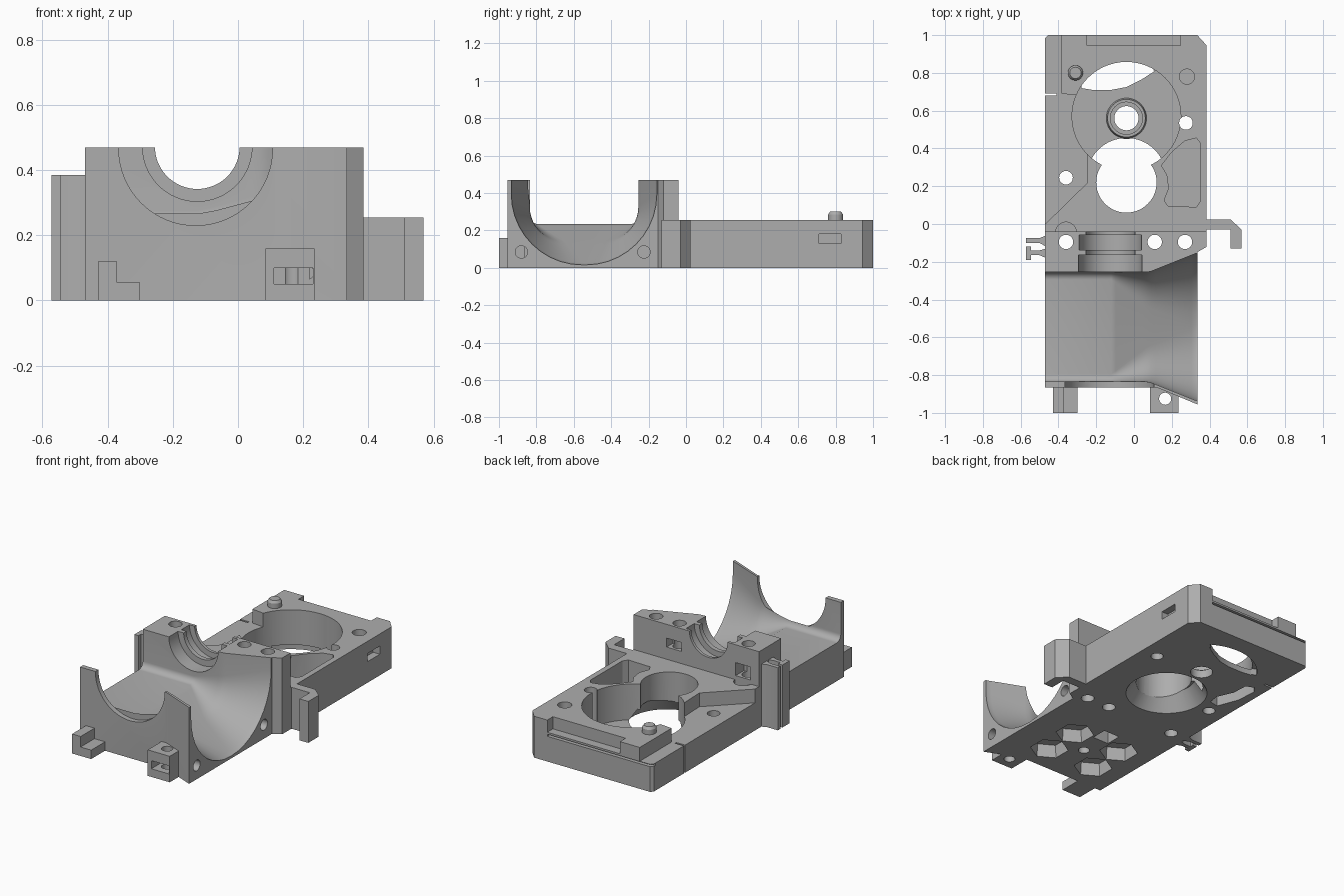
import bpy, bmesh, math
from mathutils import Matrix

if "Cube" in bpy.data.objects:
    bpy.data.objects.remove(bpy.data.objects["Cube"])

grey = bpy.data.materials.new("plain grey")
grey.use_nodes = True
GREY = (0.42, 0.42, 0.42, 1)
grey.diffuse_color = GREY
for node in grey.node_tree.nodes:
    if node.type == 'BSDF_PRINCIPLED':
        node.inputs["Base Color"].default_value = GREY


def finish(name, bm):
    bmesh.ops.recalc_face_normals(bm, faces=bm.faces)
    mesh = bpy.data.meshes.new(name)
    bm.to_mesh(mesh)
    bm.free()
    mesh.materials.append(grey)
    ob = bpy.data.objects.new(name, mesh)
    bpy.context.collection.objects.link(ob)
    return ob


def prism(name, pts, z0, z1):
    bm = bmesh.new()
    face = bm.faces.new([bm.verts.new((x, y, z0)) for x, y in pts])
    new = bmesh.ops.extrude_face_region(bm, geom=[face])["geom"]
    verts = [v for v in new if isinstance(v, bmesh.types.BMVert)]
    bmesh.ops.translate(bm, verts=verts, vec=(0, 0, z1 - z0))
    return finish(name, bm)


def box(name, x0, x1, y0, y1, z0, z1):
    return prism(name, [(x0, y0), (x1, y0), (x1, y1), (x0, y1)], z0, z1)


def cyl(name, centre, r, a, b, axis='Z', r2=None, sides=48):
    # centre gives the two coordinates across the axis
    u, v = centre
    m = (a + b) / 2
    if axis == 'Z':
        mat = Matrix.Translation((u, v, m))
    elif axis == 'Y':
        mat = Matrix.Translation((u, m, v)) @ Matrix.Rotation(-math.pi / 2, 4, 'X')
    else:
        mat = Matrix.Translation((m, u, v)) @ Matrix.Rotation(math.pi / 2, 4, 'Y')
    bm = bmesh.new()
    bmesh.ops.create_cone(bm, cap_ends=True, segments=sides, radius1=r,
                          radius2=r if r2 is None else r2, depth=b - a, matrix=mat)
    return finish(name, bm)


def cut(target, *cutters):
    bpy.context.view_layer.objects.active = target
    for c in cutters:
        c.hide_render = True
        mod = target.modifiers.new("cut", 'BOOLEAN')
        mod.operation, mod.solver, mod.object = 'DIFFERENCE', 'EXACT', c
        bpy.ops.object.modifier_apply(modifier=mod.name)
        bpy.data.objects.remove(c)


def blend(a, b, t):
    return a + (b - a) * min(1, max(0, t))


def scoop():
    # trough: square channel opening into a round mouth at +x
    bm = bmesh.new()
    mid, rings = -0.545, []
    for x in [-0.6, -0.12] + [-0.12 + 0.0235 * i for i in range(1, 21)]:
        s = (x + 0.12) / 0.45
        w = blend(0.29, 0.39, (x - 0.08) / 0.25)
        r = blend(0.04, 0.38, s)
        f = blend(0.235, 0.015, s)
        ring = [(mid - w, 0.9)]
        for side, start in ((-1, math.pi), (1, 1.5 * math.pi)):
            for k in range(11):
                a = start + k * math.pi / 20
                ring.append((mid + side * (w - r) + r * math.cos(a), f + r + r * math.sin(a)))
        ring.append((mid + w, 0.9))
        rings.append([bm.verts.new((x, y, z)) for y, z in ring])
    n = len(rings[0])
    for p, q in zip(rings, rings[1:]):
        for i in range(n):
            bm.faces.new((p[i], p[(i + 1) % n], q[(i + 1) % n], q[i]))
    bm.faces.new(rings[0])
    bm.faces.new(rings[-1])
    return finish("scoop_cutter", bm)


# cradle with front wall and bearing block
cradle = prism("cradle", [(-.47, -.865), (.12, -.865), (.335, -.955), (.335, -.15),
                          (.385, -.12), (.385, -.04), (-.47, -.04)], 0, .47)
cut(cradle, scoop(),
    cyl("wall_arc", (-.13, .466), .236, -1.1, -.834, 'Y', sides=64),
    cyl("bore", (-.125, .472), .13, -.4, .1, 'Y', sides=64),
    cyl("front_step", (-.125, .472), .168, -.4, -.165, 'Y', sides=64),
    cyl("bearing_groove", (-.125, .472), .165, -.137, -.058, 'Y', sides=64))
for x in (-.36, .11, .27):
    cut(cradle, cyl("screw_hole", (x, -.095), .038, -.1, .6, sides=32))
for y in (-.88, -.225):
    cut(cradle, cyl("side_hole", (y, .085), .033, .22, .5, 'X', sides=32))
cut(cradle, box("back_slot", .06, .16, -.1, 0, .33, .385),
    box("side_slot", -.41, -.31, -.12, 0, .28, .36))

# hexagonal pockets underneath
HX, HY = -.1, -.57
for sx in (-1, 1):
    for sy in (-1, 1):
        cut(cradle, cyl("hex_pocket", (HX + .165 * sx, HY + .115 * sy), .115, -.05, .08,
                        r2=.105, sides=6))
cut(cradle, cyl("small_pocket", (HX, HY), .033, -.05, .08, sides=24),
    box("square_pocket", HX - .055, HX + .055, HY + .15, HY + .25, -.05, .08))

# rear plate with corner chamfers, nearly square at the lower panel
plate = prism("rear_plate", [(-.47, -.043), (.385, -.043), (.385, .945), (.335, 1),
                             (-.455, 1), (-.47, .985)], 0, .255)
CX, CY = -.04, .57
cut(plate,
    prism("step", [(-.6, 1.1), (-.385, 1.1), (-.385, .69), (-.29, .68), (-.2, .55),
                   (-.25, .37), (-.245, .22), (-.49, -.02), (-.6, -.02)], .17, .4),
    cyl("round_pocket", (CX, CY), .288, .035, .5, sides=64),
    cyl("channel", (CX, .22), .16, .05, .5, sides=48),
    cyl("funnel", (CX, .245), .236, -.002, .1, r2=.165, sides=64))


# crescent opening in the pocket floor, wider underneath
def crescent(r, z0, z1):
    arc = [(CX + r * math.cos(math.radians(a)), CY + r * math.sin(math.radians(a)))
           for a in range(58, 153, 5)]
    return prism("crescent", arc + [(-.22, .71), (-.12, .71), (-.04, .725), (.04, .765)], z0, z1)


cut(plate, crescent(.283, -.1, .2), crescent(.315, -.1, .04))

# side pocket, holes, slots and rear recess
cut(plate,
    prism("side_pocket", [(.33, .455), (.35, .43), (.35, .12), (.33, .09), (.18, .095),
                          (.16, .125), (.185, .19), (.175, .26), (.145, .31), (.2, .38),
                          (.27, .44)], .07, .4),
    cyl("blind_hole", (.28, .78), .04, .19, .4, sides=32),
    cyl("right_hole", (.275, .535), .036, -.1, .4, sides=32),
    cyl("left_hole", (-.36, .245), .036, -.1, .4, sides=32),
    cyl("nut_recess", (-.36, -.045), .055, .1, .4, sides=32),
    box("side_slot", .34, .5, .71, .83, .13, .18),
    box("rear_recess", -.25, .245, .945, 1.1, .18, .4),
    box("panel_groove", -.6, .245, .97, 1.1, .155, .168),
    box("panel_slit", -.6, -.41, .68, .692, -.1, .3),
    prism("underside_pocket", [(-.3, .33), (-.29, .4), (-.335, .5), (-.34, .6), (-.39, .62),
                               (-.42, .58), (-.41, .45), (-.36, .32)], -.1, .07))

# raised ring around the centre hole
ring = cyl("centre_ring", (CX, .56), .11, .02, .065, r2=.1)
cut(ring, cyl("ring_step", (CX, .56), .085, .05, .3))
for part in (ring, plate):
    cut(part, cyl("centre_hole", (CX, .56), .064, -.1, .4))

# locating post
cyl("locating_post", (-.31, .8), .04, .2, .285, sides=32)
cyl("post_tip", (-.31, .8), .04, .285, .3, r2=.03, sides=32)

# cable hook on the side
prism("side_hook", [(.38, .025), (.51, .025), (.57, -.03), (.57, -.13), (.51, -.13),
                    (.51, -.03), (.38, -.03)], 0, .255)

# pair of clip prongs on the other side
prism("clip_rear", [(-.465, -.06), (-.5, -.075), (-.573, -.075), (-.573, -.1),
                    (-.5, -.1), (-.465, -.12)], 0, .385)
prism("clip_front", [(-.465, -.13), (-.5, -.14), (-.545, -.14), (-.545, -.12), (-.573, -.12),
                     (-.573, -.19), (-.545, -.19), (-.545, -.165), (-.5, -.165),
                     (-.465, -.18)], 0, .385)

# front tabs
tab = box("front_right_tab", .085, .235, -1, -.86, 0, .16)
cut(tab, cyl("tab_hole", (.165, -.925), .032, -.1, .3, sides=32),
    box("tab_slot", .11, .23, -1.1, -.9, .05, .1))
box("front_left_tab", -.43, -.3, -1, -.86, 0, .055)
box("front_left_tab_rise", -.43, -.372, -1, -.86, .001, .12)

# smooth round surfaces, keep edges sharp
bpy.ops.object.select_all(action='DESELECT')
for ob in bpy.context.collection.objects:
    if ob.type == 'MESH' and grey.name in ob.data.materials:
        ob.select_set(True)
        bpy.context.view_layer.objects.active = ob
bpy.ops.object.shade_smooth_by_angle(angle=math.radians(30))
